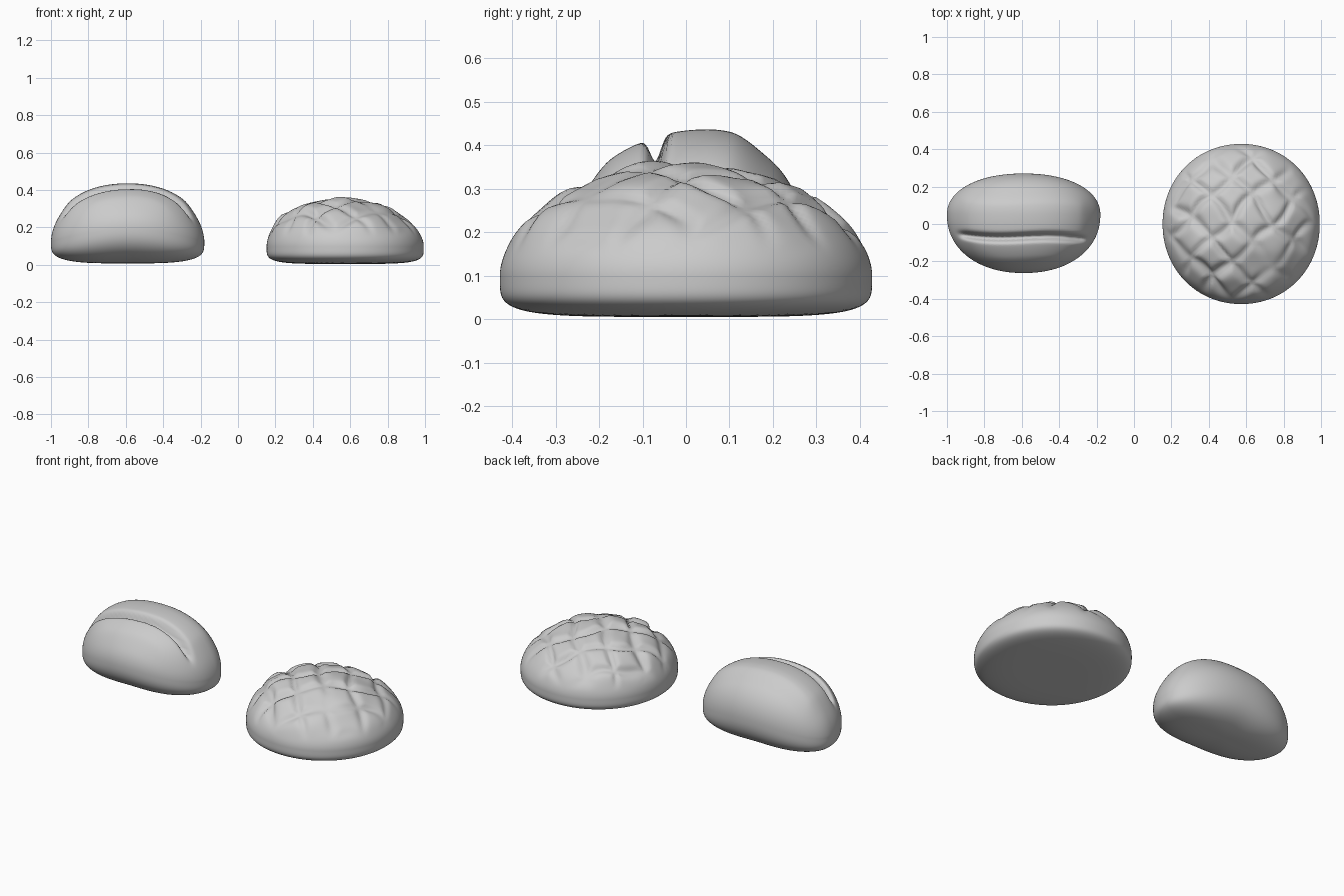
import bpy
import bmesh
import math
from mathutils import Vector, noise

if "Cube" in bpy.data.objects:
    bpy.data.objects.remove(bpy.data.objects["Cube"])

# Single crust colour
crust = bpy.data.materials.new("grey crust")
crust.use_nodes = True
crust.diffuse_color = (0.6, 0.6, 0.6, 1)
crust.node_tree.nodes["Principled BSDF"].inputs["Base Color"].default_value = (0.6, 0.6, 0.6, 1)


def smooth(a, b, v):
    t = max(0.0, min(1.0, (v - a) / (b - a)))
    return t * t * (3 - 2 * t)


def rounded(d, plan, crown, belly_end, belly_side):
    """Push a direction onto a unit superellipsoid with a flatter underside."""
    rho = (abs(d.x) ** plan + abs(d.y) ** plan) ** (1 / plan)
    endwise = d.x ** 2 / max(d.x ** 2 + d.y ** 2, 1e-9)
    m = crown if d.z >= 0 else belly_side + (belly_end - belly_side) * endwise
    return d / (rho ** m + abs(d.z) ** m) ** (1 / m)


def loaf(name, centre, detail, shape):
    bm = bmesh.new()
    bmesh.ops.create_icosphere(bm, subdivisions=detail, radius=1)
    for v in bm.verts:
        v.co = shape(v.co.normalized())
    bm.normal_update()
    mesh = bpy.data.meshes.new(name)
    bm.to_mesh(mesh)
    bm.free()
    mesh.polygons.foreach_set("use_smooth", [True] * len(mesh.polygons))
    mesh.materials.append(crust)
    ob = bpy.data.objects.new(name, mesh)
    ob.location = centre
    bpy.context.collection.objects.link(ob)
    return ob


# Split roll: oval loaf with a lengthwise fold behind the front lip
def roll_shape(d):
    p = rounded(d, 2.15, 2.05, 4.0, 2.4)
    x = p.x * 0.41 * (1 - 0.05 * max(p.z, 0))
    y = 0.05 + p.y * (0.22 if p.y > 0 else 0.312)
    waist = 0.13 + 0.06 * (1 - p.x ** 2)
    z = waist + p.z * (0.42 - waist if p.z > 0 else waist - 0.008)
    fold = -0.07 - 0.04 * x + 0.01 * math.sin(9 * x)
    s = y - fold
    fade = smooth(0.2, 0.34, z) * smooth(0.4, 0.3, abs(x)) if p.z > 0 else 0
    dip = 0.045 * math.exp(-(s / 0.018) ** 2)
    ridge = 0.016 * smooth(0, 0.03, s) * smooth(0.26, 0.17, s)
    lip = 0.014 * smooth(0, -0.03, s) * smooth(-0.17, -0.1, s)
    return Vector((x, y, z + fade * (ridge + lip - dip)))


# Scored bun: low dome with a diagonal grid of uneven cuts
def score(u):
    """Depth of the nearest cut, zero between cuts."""
    pitch = 0.155
    s = (u / pitch) - round(u / pitch)
    return math.exp(-(s / 0.14) ** 2)


def bun_shape(d):
    p = rounded(d, 2.05, 1.87, 4.6, 4.6)
    lean = 0.035 * max(p.z, 0) ** 2
    co = Vector((p.x * 0.42 - lean, p.y * 0.428, 0.1 + p.z * (0.255 if p.z > 0 else 0.095)))
    normal = Vector((p.x / 0.42, p.y / 0.425, p.z / 0.255)).normalized()
    wob = noise.noise(co * 5) * 0.045
    u = (co.x + co.y) * 0.707 + wob + 0.02
    v = (co.x - co.y) * 0.707 - wob + 0.05
    cuts = max(score(u), score(v))
    fade = smooth(0.14, 0.28, co.z)
    depth = 0.019 - 0.02 * co.x + 0.02 * noise.noise(co * 4 + Vector((5, 2, 1)))
    swell = noise.noise(co * 7 + Vector((3, 1, 2))) * 0.014
    return co + normal * fade * (0.007 + swell - depth * cuts)


loaf("split_roll", (-0.59, 0, 0), 6, roll_shape)
loaf("scored_bun", (0.573, 0, 0), 6, bun_shape)
